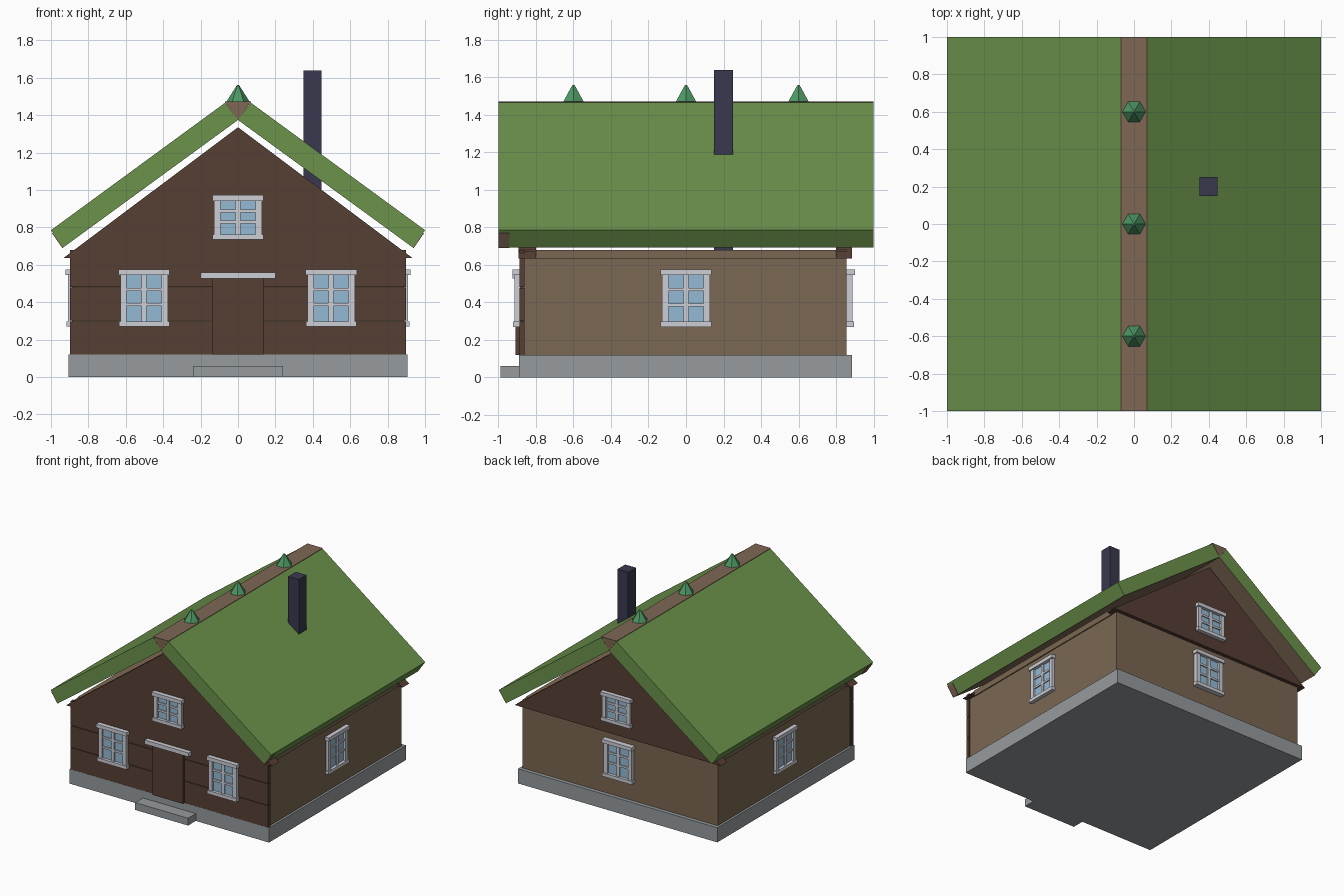
import bpy, bmesh, math
from mathutils import Matrix

if "Cube" in bpy.data.objects:
    bpy.data.objects.remove(bpy.data.objects["Cube"])


def material(name, r, g, b):
    lin = [((c / 255 + 0.055) / 1.055) ** 2.4 for c in (r, g, b)]
    m = bpy.data.materials.new(name)
    m.diffuse_color = (*lin, 1)
    m.use_nodes = True
    m.node_tree.nodes["Principled BSDF"].inputs["Base Color"].default_value = m.diffuse_color
    return m


STONE = material("stone grey", 150, 155, 157)
DARK = material("dark brown wood", 86, 62, 51)
TAN = material("tan wall", 122, 103, 82)
GRASS = material("grass green", 107, 146, 75)
RIDGE = material("ridge brown", 126, 103, 84)
LEAF = material("leaf green", 78, 152, 100)
WHITE = material("window white", 205, 206, 214)
GLASS = material("glass blue", 148, 186, 212)
METAL = material("chimney navy", 56, 56, 78)


def finish(name, bm, *mats):
    bmesh.ops.recalc_face_normals(bm, faces=bm.faces)
    me = bpy.data.meshes.new(name)
    bm.to_mesh(me)
    bm.free()
    for m in mats:
        me.materials.append(m)
    ob = bpy.data.objects.new(name, me)
    bpy.context.collection.objects.link(ob)
    return ob


def add_box(bm, x0, x1, y0, y1, z0, z1):
    mat = Matrix.Translation(((x0 + x1) / 2, (y0 + y1) / 2, (z0 + z1) / 2)) \
        @ Matrix.Diagonal((x1 - x0, y1 - y0, z1 - z0, 1))
    bmesh.ops.create_cube(bm, size=1, matrix=mat)


def box(name, mat, *dims):
    bm = bmesh.new()
    add_box(bm, *dims)
    return finish(name, bm, mat)


def prism(name, pts, y0, y1, *mats):
    """Extrude an x-z profile along y."""
    bm = bmesh.new()
    f = bm.faces.new([bm.verts.new((x, y0, z)) for x, z in pts])
    ext = bmesh.ops.extrude_face_region(bm, geom=[f])["geom"]
    bmesh.ops.translate(bm, vec=(0, y1 - y0, 0),
                        verts=[v for v in ext if isinstance(v, bmesh.types.BMVert)])
    return finish(name, bm, *mats)


def window(name, place, turn, z0, h):
    """Six-pane window facing -y, then turned about z and moved to place."""
    t = Matrix.Translation(place) @ Matrix.Rotation(turn, 4, 'Z')
    z1 = z0 + h
    frame = bmesh.new()
    for s in (-1, 1):
        add_box(frame, *sorted((s * 0.093, s * 0.127)), -0.022, 0.01, z0 + 0.01, z1 - 0.01)
    add_box(frame, -0.137, 0.137, -0.034, 0.01, z1 - 0.03, z1)      # head
    add_box(frame, -0.135, 0.135, -0.030, 0.01, z0, z0 + 0.028)     # sill
    add_box(frame, -0.013, 0.013, -0.016, 0.01, z0 + 0.02, z1 - 0.02)
    inner = h - 0.058
    for k in (0.36, 0.69):
        c = z0 + 0.028 + inner * k
        add_box(frame, -0.1, 0.1, -0.015, 0.01, c - 0.008, c + 0.008)
    finish(name + "_frame", frame, WHITE).matrix_world = t
    pane = bmesh.new()
    add_box(pane, -0.1, 0.1, -0.006, 0.002, z0 + 0.02, z1 - 0.02)
    finish(name + "_glass", pane, GLASS).matrix_world = t


# Base and step
box("foundation", STONE, -0.905, 0.905, -0.89, 0.886, 0, 0.12)
box("door_step", STONE, -0.24, 0.24, -0.99, -0.88, 0, 0.06)

# Walls
box("wall_body", TAN, -0.887, 0.887, -0.87, 0.855, 0.12, 0.68)
box("wall_plate", TAN, -0.895, 0.895, -0.80, 0.80, 0.632, 0.68)
for i, (a, b) in enumerate(((0.12, 0.298), (0.302, 0.478), (0.482, 0.68))):
    box(f"front_plank_{i + 1}", DARK, -0.897, 0.897, -0.889, -0.86, a, b)

# Gables
gable = [(-0.935, 0.635), (0.935, 0.635), (0, 1.335)]
prism("front_gable", gable, -0.892, -0.80, DARK)
prism("back_gable", gable, 0.80, 0.885, DARK)

# Door
box("door", DARK, -0.137, 0.137, -0.91, -0.86, 0.12, 0.53)
box("door_lintel", WHITE, -0.2, 0.2, -0.925, -0.86, 0.527, 0.56)

# Roof slabs: turf with a wooden underside
for s, side in ((1, "right"), (-1, "left")):
    pts = [(s, 0.785), (s * 0.068, 1.467), (0, 1.374), (s * 0.935, 0.692)]
    slab = prism(f"roof_{side}", pts, -1, 1, GRASS, RIDGE)
    for p in slab.data.polygons:
        p.material_index = 1 if p.normal.z < -0.7 else 0
    prism(f"eave_end_{side}", [(s * 0.99, 0.771), (s * 0.994, 0.768),
                               (s * 0.939, 0.689), (s * 0.935, 0.692)], -1, -0.94, RIDGE)

# Ridge beam and little trees
prism("ridge_beam", [(-0.07, 1.472), (0.07, 1.472), (0, 1.374)], -1, 1, RIDGE)
for i, y in enumerate((-0.6, 0, 0.6)):
    bm = bmesh.new()
    bmesh.ops.create_cone(bm, cap_ends=True, segments=6, radius1=0.062, radius2=0.006,
                          depth=0.088, matrix=Matrix.Translation((0, y, 1.516))
                          @ Matrix.Rotation(math.pi / 2, 4, 'Z'))
    # keep two corners on the x axis
    if max(v.co.x for v in bm.verts) < 0.06:
        bmesh.ops.rotate(bm, cent=(0, y, 0), matrix=Matrix.Rotation(math.pi / 6, 3, 'Z'),
                         verts=bm.verts)
    finish(f"ridge_tree_{i + 1}", bm, LEAF)

# Chimney
box("chimney", METAL, 0.35, 0.447, 0.15, 0.25, 0.6, 1.638)

# Windows
LOW, UP = (0.27, 0.305), (0.735, 0.237)
window("front_left_window", (-0.502, -0.892, 0), 0, *LOW)
window("front_right_window", (0.498, -0.892, 0), 0, *LOW)
window("front_gable_window", (0, -0.895, 0), 0, *UP)
window("right_window", (0.888, 0, 0), math.pi / 2, *LOW)
window("left_window", (-0.888, 0, 0), -math.pi / 2, *LOW)
window("back_window", (0, 0.866, 0), math.pi, *LOW)
window("back_gable_window", (0, 0.886, 0), math.pi, *UP)
